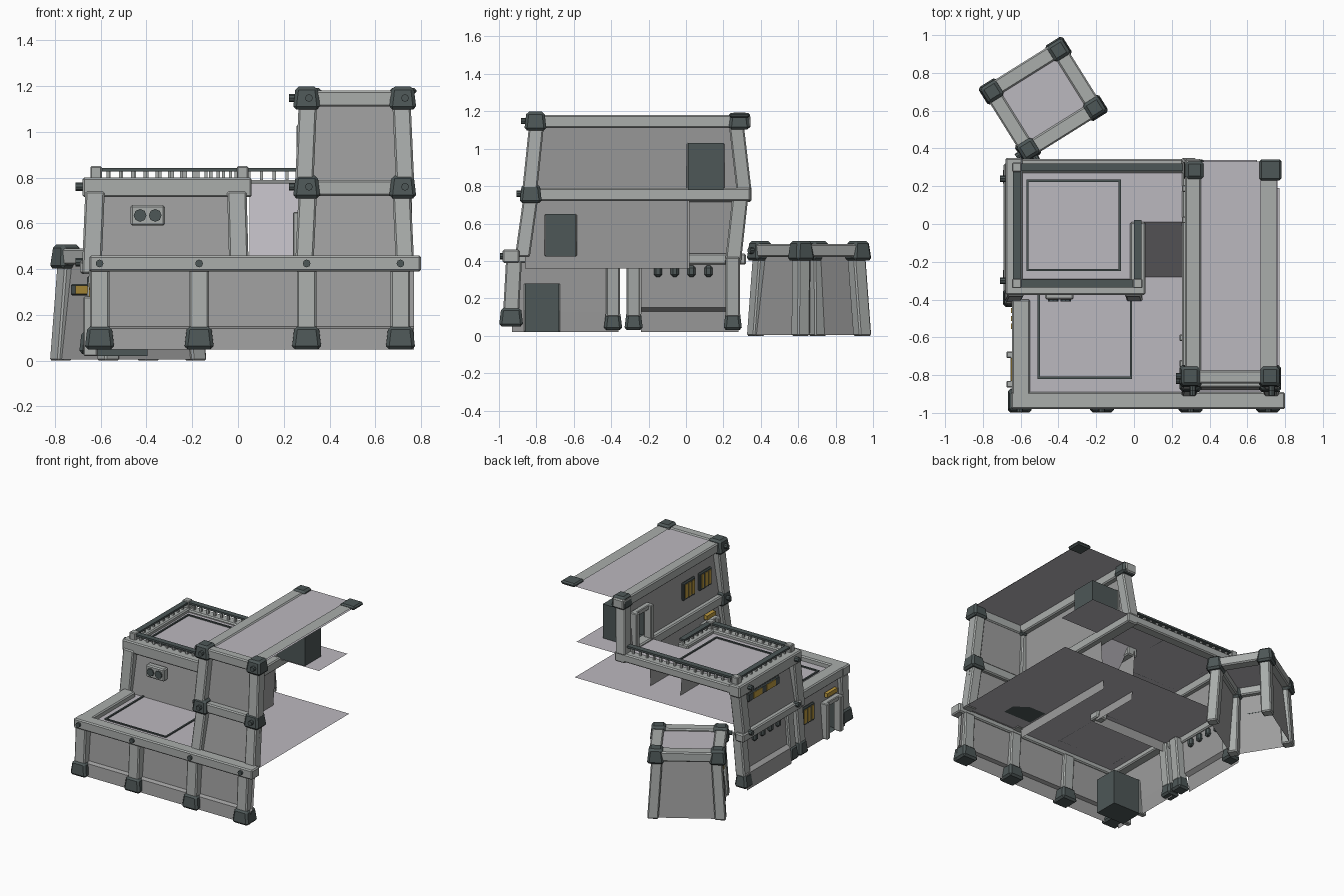
import bpy, bmesh, math
from mathutils import Matrix, Vector

if "Cube" in bpy.data.objects:
    bpy.data.objects.remove(bpy.data.objects["Cube"])

def mat(name, r, g, b):
    m = bpy.data.materials.new(name)
    m.diffuse_color = (r, g, b, 1)
    m.use_nodes = True
    m.node_tree.nodes["Principled BSDF"].inputs["Base Color"].default_value = m.diffuse_color
    return m

WALL = mat("wall", .34, .34, .34)
TRIM = mat("trim", .40, .42, .41)
DARK = mat("dark_metal", .075, .095, .095)
ROOF = mat("roofing", .50, .48, .52)
LAMP = mat("lamp", .50, .32, .05)
XF = Matrix.Identity(4)          # placement of the block being built

def finish(name, bm, m, bevel=0):
    me = bpy.data.meshes.new(name)
    bm.to_mesh(me)
    bm.free()
    ob = bpy.data.objects.new(name, me)
    bpy.context.collection.objects.link(ob)
    me.materials.append(m)
    ob.matrix_world = XF
    if bevel:
        b = ob.modifiers.new("bevel", 'BEVEL')
        b.width, b.segments = bevel, 1
    return ob

def frustum(name, lo, hi, m, bevel=0, open_left=False):
    """lo / hi are (x0, x1, y0, y1, z) rectangles."""
    bm = bmesh.new()
    v = [bm.verts.new((r[i], r[j], r[4])) for r in (lo, hi)
         for i, j in ((0, 2), (1, 2), (1, 3), (0, 3))]
    quads = [(3, 2, 1, 0), (4, 5, 6, 7), (0, 1, 5, 4), (1, 2, 6, 5), (2, 3, 7, 6), (3, 0, 4, 7)]
    for q in quads[:5] if open_left else quads:
        bm.faces.new([v[k] for k in q])
    return finish(name, bm, m, bevel)

def box(name, x0, x1, y0, y1, z0, z1, m, bevel=0, **k):
    return frustum(name, (x0, x1, y0, y1, z0), (x0, x1, y0, y1, z1), m, bevel, **k)

def sheet(name, pts, m):
    bm = bmesh.new()
    bm.faces.new([bm.verts.new(p) for p in pts])
    return finish(name, bm, m)

def flat(name, x0, x1, y0, y1, z, m=ROOF):
    return sheet(name, [(x0, y0, z), (x1, y0, z), (x1, y1, z), (x0, y1, z)], m)

def cyl(name, p, axis, r, d, m):
    bm = bmesh.new()
    q = Vector((0, 0, 1)).rotation_difference(Vector(axis)).to_matrix().to_4x4()
    bmesh.ops.create_cone(bm, cap_ends=True, segments=8, radius1=r, radius2=r, depth=d,
                          matrix=Matrix.Translation(p) @ q)
    return finish(name, bm, m)

def wall(name, axis, a0, a1, prof, hole=None):
    """Sheet wall along one axis; prof lists (depth, z); hole is (a, b, z0, z1)."""
    def depth(z):
        for (d0, z0), (d1, z1) in zip(prof, prof[1:]):
            if z <= z1:
                return d0 + (d1 - d0) * (z - z0) / (z1 - z0)
        return prof[-1][0]
    A, Z = {a0, a1}, {z for _, z in prof}
    if hole:
        A |= set(hole[:2])
        Z |= set(hole[2:])
    A, Z = sorted(A), sorted(Z)
    bm = bmesh.new()
    P = lambda a, z: bm.verts.new((depth(z), a, z) if axis == 'y' else (a, depth(z), z))
    g = [[P(a, z) for z in Z] for a in A]
    for i in range(len(A) - 1):
        for j in range(len(Z) - 1):
            if hole and hole[0] <= A[i] < hole[1] and hole[2] <= Z[j] < hole[3]:
                continue
            bm.faces.new((g[i][j], g[i + 1][j], g[i + 1][j + 1], g[i][j + 1]))
    return finish(name, bm, WALL)

def pillar(name, b, t, w=.08):
    """Leaning post between points b and t."""
    h = w / 2
    r = lambda p: (p[0] - h, p[0] + h, p[1] - h, p[1] + h, p[2])
    return frustum(name, r(b), r(t), TRIM, .008)

def joint(name, x, y, z, w=.12, h=.1, bolts=True):
    a, b = w / 2, w / 2 - .012
    frustum(name, (x - a, x + a, y - a, y + a, z - h / 2),
            (x - b, x + b, y - b, y + b, z + h / 2), DARK, .014)
    if bolts:
        cyl(name + "_front_bolt", (x + .01, y - a, z), (0, 1, 0), .017, .035, DARK)
        cyl(name + "_side_bolt", (x - a, y, z), (1, 0, 0), .017, .035, DARK)

def door(name, x, a, b, z0, z1):
    box(name + "_recess", x, x + .23, a, b, z0, z1, DARK, open_left=True)
    for y in (a + .012, b - .012):
        box(name + "_post", x - .05, x + .01, y - .018, y + .018, z0, z1, TRIM, .005)
    box(name + "_lintel", x - .03, x + .01, a, b, z1 - .035, z1, TRIM, .005)

def window(name, x, y, z, w, h, n=3):
    box(name + "_frame", x - .022, x - .002, y - w / 2, y + w / 2, z - h / 2, z + h / 2, DARK, .006)
    s = w / (n * 1.5 + .5)
    for i in range(n):
        c = y + (i - (n - 1) / 2) * s * 1.5
        box(name + "_slat", x - .026, x - .018, c - s / 2, c + s / 2, z - h * .38, z + h * .38, LAMP)

def hatch(name, x0, x1, y0, y1, z):
    for e in ((x0, x1, y0, y0 + .012), (x0, x1, y1 - .012, y1),
              (x0, x0 + .012, y0, y1), (x1 - .012, x1, y0, y1)):
        box(name, *e, z - .002, z + .006, DARK)

# ---- ground floor: front and left walls, open at the back and right
wall("ground_front_wall", 'x', -.62, .77, [(-.96, .05), (-.95, .14), (-.925, .15), (-.90, .42)])
wall("ground_left_wall", 'y', -.93, -.36, [(-.64, .02), (-.63, .13), (-.61, .42)], (-.86, -.68, .02, .28))
wall("ground_mid_wall", 'y', -.24, .28, [(-.69, .02), (-.68, .13), (-.65, .15), (-.63, .42)])
flat("terrace_floor", -.62, .77, -.93, .19, .425)
box("terrace_front_beam", -.65, .80, -.98, -.89, .39, .46, TRIM, .008)
box("terrace_left_beam", -.645, -.55, -.97, -.40, .39, .46, TRIM, .008)
for i, x in enumerate((-.605, -.17, .30, .71)):
    pillar("ground_post", (x, -.935, .13), (x, -.92, .40), .085)
    joint("ground_foot", x, -.935, .10, .13, .1, False)
    cyl("beam_bolt", (x, -.98, .425), (0, 1, 0), .017, .03, DARK)
for y in (-.39, -.28, .25):
    pillar("left_post", (-.64, y, .1), (-.61, y, .42), .075)
    joint("left_foot", -.645, y, .08, .1, .1, False)
for y in (-.15, -.06, .03, .12):
    box("vent_slot", -.66, -.61, y - .022, y + .022, .315, .375, DARK, .012)
door("ground_door", -.625, -.86, -.68, .02, .28)
box("ground_door_lamp", -.65, -.625, -.83, -.71, .31, .34, LAMP)
window("ground_window", -.625, -.5, .27, .14, .13)
hatch("terrace_panel", -.51, -.01, -.82, -.34, .427)

# ---- middle block with railed roof
wall("mid_front_wall", 'x', -.64, .03, [(-.385, .36), (-.33, .75)])
wall("mid_left_wall", 'y', -.36, .30, [(-.66, .40), (-.62, .75)])
wall("mid_right_wall", 'y', -.36, .02, [(.035, .36), (.01, .75)])
flat("mid_roof", -.63, .05, -.34, .33, .775)
flat("bridge", .05, .65, .01, .34, .775)
sheet("ramp", [(.05, -.28, .425), (.28, -.28, .425), (.28, .01, .775), (.05, .01, .775)], ROOF)
box("mid_front_beam", -.68, .06, -.375, -.29, .715, .80, TRIM, .008)
box("mid_left_beam", -.68, -.59, -.375, .35, .715, .80, TRIM, .008)
box("mid_back_beam", -.65, .30, .27, .345, .73, .79, TRIM, .008)
box("mid_right_beam", -.02, .06, -.37, .01, .715, .80, TRIM, .008)
box("mid_base_beam", -.69, -.62, -.36, .32, .38, .44, TRIM, .008)
for b, t in (((-.64, -.37), (-.625, -.34)), ((.005, -.37), (-.005, -.34)), ((-.64, .25), (-.625, .29))):
    pillar("mid_post", (*b, .38), (*t, .74), .085)
for y in (-.30, .24):
    for z in (.43, .76):
        cyl("mid_bolt", (-.69, y, z), (1, 0, 0), .018, .04, DARK)
box("fan_unit", -.47, -.32, -.40, -.35, .59, .68, TRIM, .008)
for x in (-.428, -.362):
    cyl("fan", (x, -.402, .635), (0, 1, 0), .028, .014, DARK)
window("mid_lamp_window", -.635, .03, .66, .36, .06, 2)
hatch("mid_panel", -.57, -.07, -.25, .235, .777)

# railing: top rail and evenly spaced posts along each run
for x0, y0, x1, y1 in ((-.62, -.315, .02, -.315), (-.62, -.315, -.62, .30),
                       (-.62, .30, .27, .30), (.02, -.315, .02, .0)):
    box("rail_top", x0 - .02, x1 + .02, y0 - .02, y1 + .02, .828, .842, DARK)
    n = round(max(x1 - x0, y1 - y0) / .055)
    for i in range(n + 1):
        x, y = x0 + (x1 - x0) * i / n, y0 + (y1 - y0) * i / n
        box("rail_post", x - .007, x + .007, y - .007, y + .007, .775, .83, TRIM)
for x, y in ((-.62, -.315), (.02, -.315), (-.62, .30)):
    box("rail_corner", x - .025, x + .025, y - .025, y + .025, .79, .85, TRIM, .005)

# ---- tower: front and left walls, open at the back and right
wall("tower_front_lower_wall", 'x', .28, .76, [(-.88, .42), (-.82, .74)])
wall("tower_front_upper_wall", 'x', .29, .74, [(-.82, .76), (-.78, 1.15)])
wall("tower_left_lower_wall", 'y', -.86, .01, [(.275, .36), (.30, .74)], (-.75, -.59, .425, .65))
wall("tower_left_upper_wall", 'y', -.80, .29, [(.285, .74), (.32, 1.15)], (.01, .20, .78, 1.03))
flat("tower_roof", .27, .76, -.83, .33, 1.172)
flat("tower_roof_edge", .67, .755, -.83, .33, 1.18, TRIM)
for z, x0, x1, y0 in ((.755, .255, .77, -.865), (1.145, .27, .75, -.845)):
    box("tower_front_beam", x0, x1, y0, y0 + .07, z - .035, z + .035, TRIM, .008)
    box("tower_left_beam", x0, x0 + .085, y0, .345, z - .035, z + .035, TRIM, .008)
for x, s in ((.305, -1), (.715, 1)):
    pillar("tower_lower_post", (x + s * .015, -.875, .42), (x, -.83, .74))
    pillar("tower_upper_post", (x + s * .015, -.835, .78), (x, -.80, 1.12))
    joint("tower_mid_joint", x + s * .005, -.83, .76)
    joint("tower_top_joint", x + s * .005, -.805, 1.148)
joint("tower_back_joint", .32, .285, 1.148, .115, .09, False)
box("tower_back_cap", .665, .78, .23, .342, 1.165, 1.192, DARK, .01)
pillar("tower_back_upper_post", (.29, .31, .78), (.32, .27, 1.12))
door("tower_lower_door", .29, -.75, -.59, .425, .65)
box("tower_lower_door_lamp", .262, .288, -.72, -.62, .67, .70, LAMP)
door("tower_upper_door", .305, .01, .20, .78, 1.03)
for y in (-.63, -.44):
    window("tower_window", .30, y, .965, .14, .13)

# ---- detached hut, turned on the ground, one side open
XF = Matrix.Translation((-.48, .658, 0)) @ Matrix.Rotation(math.radians(32), 4, 'Z')
wall("hut_front_wall", 'x', -.23, .23, [(-.215, .005), (-.175, .42)])
wall("hut_back_wall", 'x', -.23, .23, [(.215, .005), (.175, .42)])
wall("hut_left_wall", 'y', -.20, .20, [(-.245, .005), (-.205, .42)])
flat("hut_roof", -.21, .21, -.18, .18, .475)
for s in (-1, 1):
    box("hut_long_beam", -.2, .2, s * .185 - .04, s * .185 + .04, .42, .49, TRIM, .008)
    box("hut_short_beam", s * .21 - .04, s * .21 + .04, -.18, .18, .42, .49, TRIM, .008)
    for t in (-1, 1):
        pillar("hut_post", (s * .225, t * .195, 0), (s * .2, t * .175, .41), .075)
        joint("hut_joint", s * .207, t * .18, .455, .115, .105, s < 0 and t < 0)
window("hut_window", -.215, 0, .31, .2, .05, 1)
